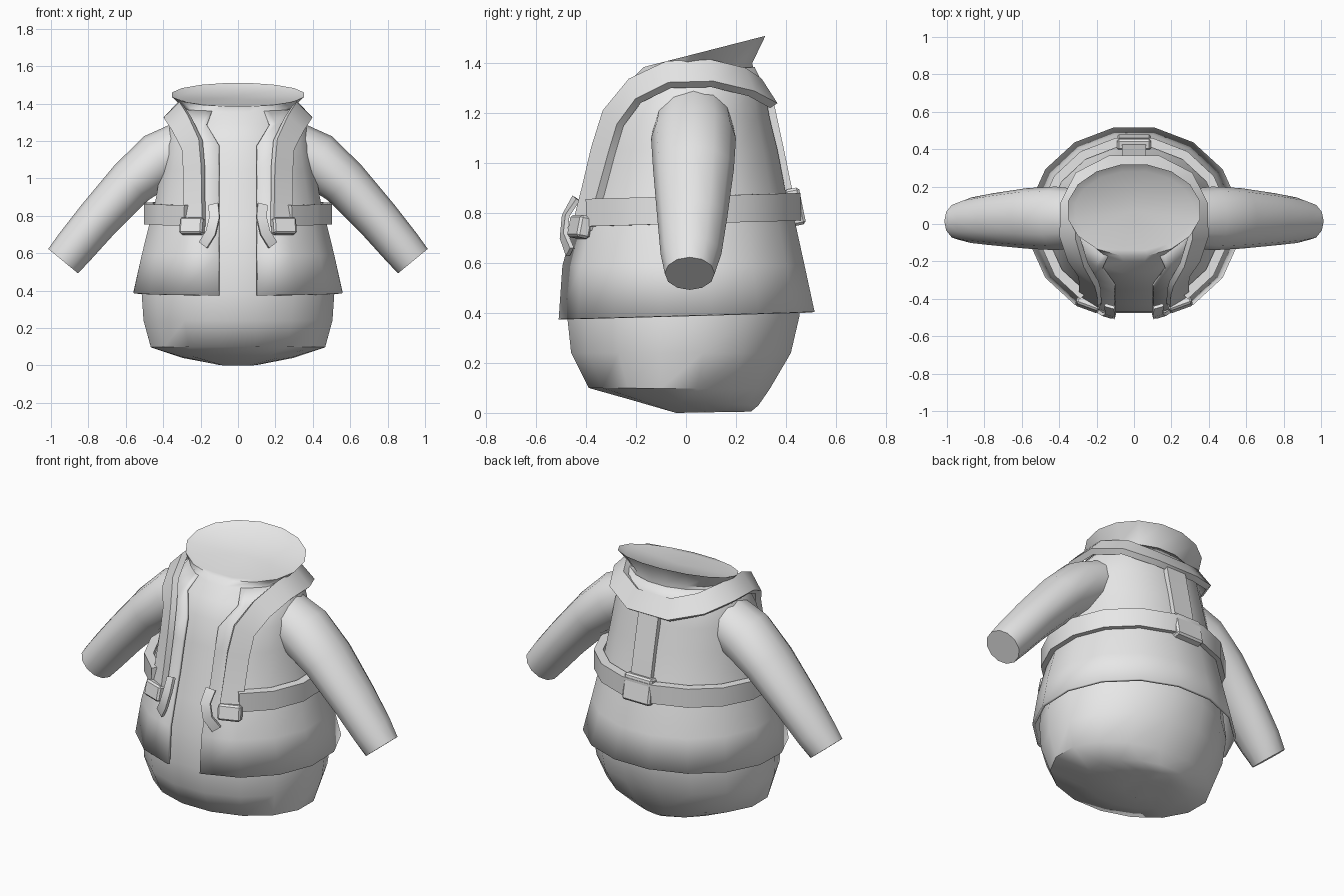
import bpy, bmesh, math
from mathutils import Vector

if "Cube" in bpy.data.objects:
    bpy.data.objects.remove(bpy.data.objects["Cube"])

SIDES = 16
cloth = bpy.data.materials.new("light_grey_cloth")
cloth.diffuse_color = (0.8, 0.8, 0.8, 1)
cloth.use_nodes = True
cloth.node_tree.nodes["Principled BSDF"].inputs["Base Color"].default_value = cloth.diffuse_color


def finish(name, bm, angle=40):
    bmesh.ops.recalc_face_normals(bm, faces=bm.faces)
    me = bpy.data.meshes.new(name)
    bm.to_mesh(me)
    bm.free()
    me.materials.append(cloth)
    ob = bpy.data.objects.new(name, me)
    bpy.context.collection.objects.link(ob)
    bpy.ops.object.select_all(action='DESELECT')
    ob.select_set(True)
    bpy.context.view_layer.objects.active = ob
    bpy.ops.object.shade_smooth_by_angle(angle=math.radians(angle))
    return ob


def ring(half, y0, y1, z0, z1):
    """Sixteen-sided oval from y0 (front) to y1 (back), tilted from z0 to z1."""
    pts = []
    for i in range(SIDES):
        a = (i + 0.5) * 2 * math.pi / SIDES
        s = math.sin(a) / math.cos(math.pi / SIDES)
        t = (s + 1) / 2
        pts.append(Vector((half * math.cos(a), y0 + (y1 - y0) * t, z0 + (z1 - z0) * t)))
    return pts


def loft(rings, skip=(), caps=(None, None)):
    """Skin a stack of rings; caps are centre points or None."""
    bm = bmesh.new()
    rows = [[bm.verts.new(p) for p in r] for r in rings]
    n = len(rows[0])
    for a, b in zip(rows, rows[1:]):
        for i in range(n):
            if i not in skip:
                j = (i + 1) % n
                bm.faces.new((a[i], a[j], b[j], b[i]))
    for row, c in zip((rows[0], rows[-1]), caps):
        if c:
            v = bm.verts.new(c)
            for i in range(n):
                bm.faces.new((row[i], row[(i + 1) % n], v))
    return bm


def ribbon(name, pts, width, thick):
    """Flat strap along points, facing away from the body axis."""
    pts = [Vector(p) for p in pts]
    bm = bmesh.new()
    rows = []
    for i, p in enumerate(pts):
        t = (pts[min(i + 1, len(pts) - 1)] - pts[max(i - 1, 0)]).normalized()
        n = Vector((p.x, p.y, 1.3 * max(0, p.z - 1.1)))
        n = (n - t * n.dot(t)).normalized()
        w = t.cross(n) * width / 2
        n = n * thick / 2
        rows.append([bm.verts.new(q) for q in (p - w - n, p + w - n, p + w + n, p - w + n)])
    for a, b in zip(rows, rows[1:]):
        for i in range(4):
            j = (i + 1) % 4
            bm.faces.new((a[i], a[j], b[j], b[i]))
    bm.faces.new(rows[0])
    bm.faces.new(rows[-1])
    return finish(name, bm, 35)


def block(name, loc, size, tilt=0, turn=0):
    bm = bmesh.new()
    bmesh.ops.create_cube(bm, size=1)
    for v in bm.verts:
        v.co = Vector([c * s for c, s in zip(v.co, size)])
    bmesh.ops.bevel(bm, geom=bm.edges[:], offset=0.01, segments=1, affect='EDGES')
    ob = finish(name, bm, 30)
    ob.location = loc
    ob.rotation_euler = (tilt, 0, turn)
    return ob


# Rounded trousers, shirt front, flared collar and sunken neck cap
inner = [
    ring(0.10, -0.04, 0.26, 0.0, 0.005),
    ring(0.30, -0.23, 0.29, 0.055, 0.03),
    ring(0.475, -0.39, 0.335, 0.10, 0.095),
    ring(0.515, -0.46, 0.42, 0.24, 0.24),
    ring(0.525, -0.475, 0.455, 0.38, 0.39),
    ring(0.495, -0.47, 0.45, 0.57, 0.57),
    ring(0.46, -0.43, 0.415, 0.75, 0.75),
    ring(0.395, -0.35, 0.345, 1.05, 1.05),
    ring(0.375, -0.315, 0.31, 1.2, 1.2),
    ring(0.34, -0.26, 0.29, 1.29, 1.31),
    ring(0.29, -0.20, 0.265, 1.355, 1.40),
    ring(0.36, -0.17, 0.318, 1.385, 1.51),
    ring(0.32, -0.14, 0.28, 1.388, 1.475),
]
finish("trousers_shirt_and_collar", loft(inner, caps=((0, 0.12, 0.03), (0, 0.07, 1.425))), 50)

# Open jacket shell with a flared hem
jacket = [
    ring(0.57, -0.51, 0.515, 0.375, 0.405),
    ring(0.525, -0.495, 0.475, 0.59, 0.59),
    ring(0.485, -0.45, 0.44, 0.75, 0.75),
    ring(0.45, -0.41, 0.40, 0.88, 0.88),
    ring(0.42, -0.37, 0.367, 1.05, 1.05),
    ring(0.40, -0.335, 0.335, 1.18, 1.18),
    ring(0.365, -0.275, 0.312, 1.29, 1.31),
    ring(0.30, -0.20, 0.275, 1.36, 1.385),
]
for k, r in enumerate(jacket):
    for i, s in ((11, -1), (12, 1)):
        if k < 6:
            r[i].x = s * 0.105
        else:
            # lapels spread towards the neck
            r[i] = r[i].lerp(r[i - 1 if s < 0 else i + 1], 0.75)
coat = finish("jacket", loft(jacket, skip=(11,)), 45)
mod = coat.modifiers.new("cloth_thickness", 'SOLIDIFY')
mod.thickness = 0.015
mod.offset = -1

# Sleeves: centre x, centre z, radius, depth radius, centre y
arm = [(0.24, 1.19, 0.14, 0.15, 0.03), (0.42, 1.10, 0.15, 0.17, 0.03),
       (0.57, 0.977, 0.13, 0.162, 0.03), (0.75, 0.78, 0.117, 0.14, 0.025),
       (0.87, 0.637, 0.11, 0.122, 0.02), (0.935, 0.558, 0.103, 0.10, 0.015)]
for side, word in ((-1, "left"), (1, "right")):
    rings = []
    for k, (x, z, r, ry, y) in enumerate(arm):
        a, b = arm[max(k - 1, 0)], arm[min(k + 1, len(arm) - 1)]
        d = Vector((b[0] - a[0], 0, b[1] - a[1])).normalized()
        up = Vector((-d.z, 0, d.x))
        row = []
        for i in range(12):
            t = i * math.pi / 6
            p = Vector((x, y, z)) + up * r * math.cos(t) + Vector((0, ry * math.sin(t), 0))
            row.append(Vector((p.x * side, p.y, p.z)))
        rings.append(row)
    end = Vector((side * 0.935, 0.015, 0.558))
    finish(word + "_sleeve", loft(rings, caps=(None, end)), 45)

    # Front strap end buckle and hanging tongue
    block(word + "_front_buckle", (side * 0.245, -0.425, 0.745), (0.13, 0.055, 0.09),
          -0.2, side * 0.35)
    ribbon(word + "_strap_tongue", [(side * x, y, z) for x, y, z in
           ((0.13, -0.44, 0.86), (0.125, -0.482, 0.79), (0.145, -0.49, 0.71),
            (0.185, -0.465, 0.645))], 0.055, 0.018)

# Harness strap: up the front, over the shoulders and round the back of the neck
half = [(0.235, -0.412, 0.74), (0.235, -0.372, 0.89), (0.235, -0.332, 1.05),
        (0.245, -0.292, 1.18), (0.30, -0.205, 1.29), (0.343, -0.07, 1.355),
        (0.343, 0.10, 1.36), (0.27, 0.245, 1.325), (0.12, 0.32, 1.28)]
ribbon("shoulder_harness", half + [(-x, y, z) for x, y, z in reversed(half)], 0.12, 0.035)

# Belt round the sides and back, open at the front
belt = ring(0.488, -0.45, 0.435, 0.80, 0.825)
ribbon("waist_belt", belt[13:] + belt[:11], 0.11, 0.05)

# Vertical back strap and its loop
ribbon("back_strap", [(0, 0.335, 1.25), (0, 0.378, 1.05), (0, 0.425, 0.82)], 0.13, 0.03)
block("back_buckle", (0, 0.437, 0.825), (0.18, 0.06, 0.15), 0.2)
